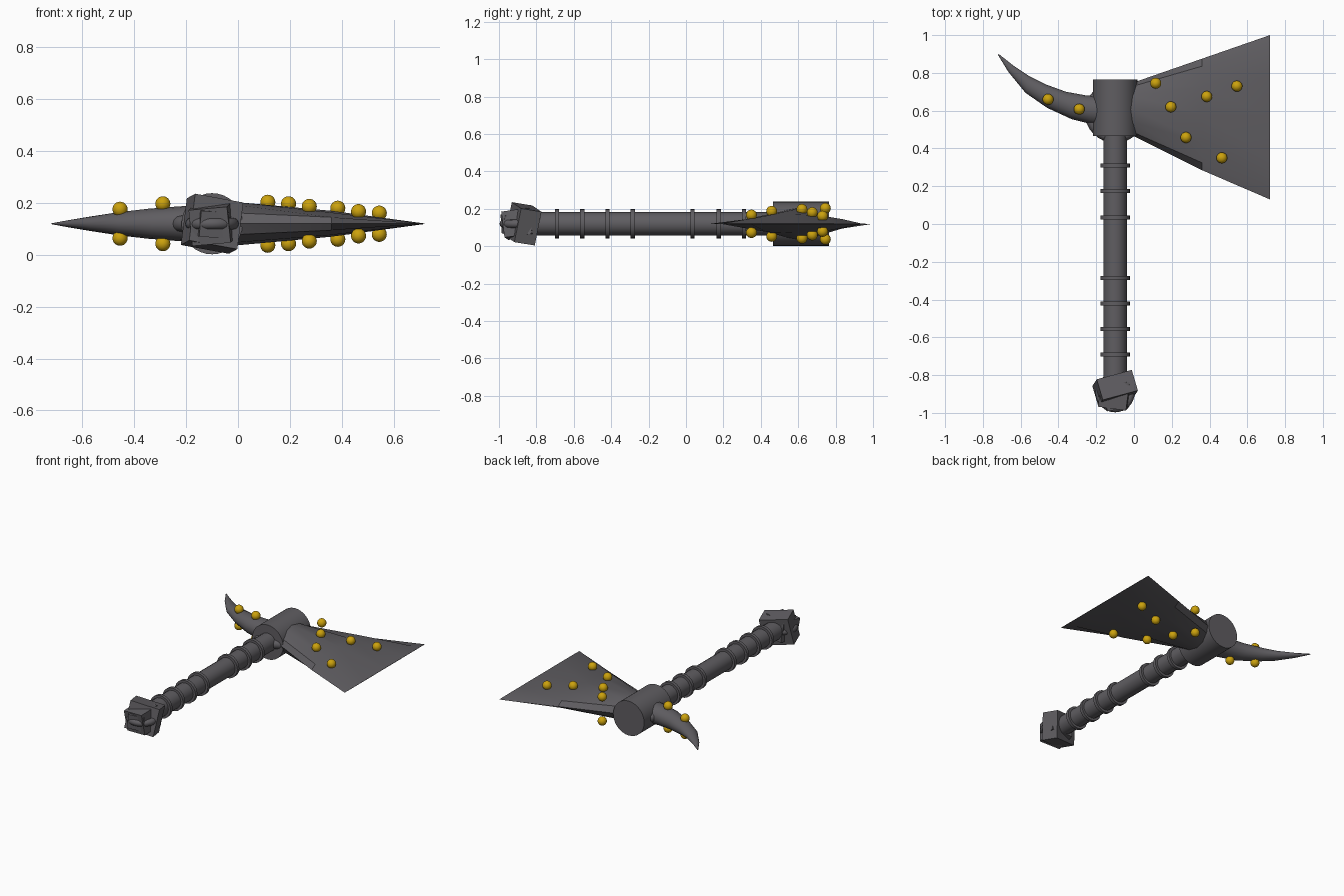
import bpy, bmesh, math
from mathutils import Vector

if "Cube" in bpy.data.objects:
    bpy.data.objects.remove(bpy.data.objects["Cube"])

CZ = 0.12    # height of the axe's mid plane
AX = -0.10   # x of the handle axis


def material(name, rgb):
    m = bpy.data.materials.new(name)
    m.diffuse_color = (*rgb, 1)
    m.use_nodes = True
    m.node_tree.nodes["Principled BSDF"].inputs["Base Color"].default_value = m.diffuse_color
    return m


STEEL = material("dark steel", (0.115, 0.11, 0.12))
GOLD = material("gold", (0.60, 0.36, 0.004))


def finish(name, mat, angle=None):
    ob = bpy.context.object
    ob.name = name
    ob.data.materials.append(mat)
    if angle:
        bpy.ops.object.shade_smooth_by_angle(angle=math.radians(angle))
    return ob


def rod(name, r, y0, y1, sides=24):
    bpy.ops.mesh.primitive_cylinder_add(vertices=sides, radius=r, depth=y1 - y0,
                                        location=(AX, (y0 + y1) / 2, CZ),
                                        rotation=(math.pi / 2, 0, 0))
    return finish(name, STEEL, 40)


def box(name, size, loc, rot):
    bpy.ops.mesh.primitive_cube_add(size=1, location=loc,
                                    rotation=[math.radians(a) for a in rot])
    bpy.context.object.scale = size
    return finish(name, STEEL)


def torus(name, y, major, minor):
    bpy.ops.mesh.primitive_torus_add(major_segments=32, minor_segments=12,
                                     major_radius=major, minor_radius=minor,
                                     location=(AX, y, CZ))
    return finish(name, STEEL, 60)


def loft(name, stations, sides, angle):
    """Skin oval sections; each is (centre, half-width vector, half-thickness)."""
    bm = bmesh.new()
    rings = []
    for c, w, t in stations:
        ring = []
        for i in range(sides):
            a = 2 * math.pi * i / sides
            p = Vector(c) + Vector(w) * math.cos(a)
            ring.append(bm.verts.new((p.x, p.y, CZ + t * math.sin(a))))
        rings.append(ring)
    for a, b in zip(rings, rings[1:]):
        for i in range(sides):
            j = (i + 1) % sides
            bm.faces.new((a[i], a[j], b[j], b[i]))
    bm.faces.new(rings[0])
    bm.faces.new(rings[-1])
    bmesh.ops.recalc_face_normals(bm, faces=bm.faces)
    me = bpy.data.meshes.new(name)
    bm.to_mesh(me)
    bm.free()
    ob = bpy.data.objects.new(name, me)
    bpy.context.collection.objects.link(ob)
    bpy.ops.object.select_all(action='DESELECT')
    ob.select_set(True)
    bpy.context.view_layer.objects.active = ob
    return finish(name, STEEL, angle)


def span(x0, y0, x1, y1, t):
    """Section stretched between two outline points."""
    return (((x0 + x1) / 2, (y0 + y1) / 2), ((x1 - x0) / 2, (y1 - y0) / 2), t)


# Handle with its raised bands
rod("handle", 0.062, -0.85, 0.50, 16)
for y in (0.31, 0.175, 0.035, -0.285, -0.42, -0.555, -0.69):
    rod("handle_band", 0.078, y - 0.011, y + 0.011)

# Head socket and the ring through it
rod("head_socket", 0.118, 0.465, 0.765, 32)
torus("head_ring", 0.59, 0.13, 0.031)

# Flaring blade, thinning to the cutting edge
loft("blade", [span(-0.06, 0.48, -0.06, 0.73, 0.088),
               span(0.0, 0.465, 0.0, 0.75, 0.083),
               span(0.36, 0.285, 0.36, 0.875, 0.05),
               span(0.72, 0.13, 0.72, 1.0, 0.001)], 12, 25)

# Curved back spike
loft("back_spike", [span(-0.14, 0.51, -0.16, 0.68, 0.072),
                    span(-0.23, 0.53, -0.25, 0.68, 0.066),
                    span(-0.33, 0.555, -0.36, 0.70, 0.058),
                    span(-0.46, 0.615, -0.47, 0.74, 0.044),
                    span(-0.575, 0.695, -0.55, 0.78, 0.029),
                    span(-0.665, 0.805, -0.64, 0.84, 0.014),
                    span(-0.72, 0.895, -0.716, 0.90, 0.002)], 16, 50)

# Pommel: tilted blocks and a ring
box("pommel_block", (0.195, 0.115, 0.185), (AX, -0.87, CZ), (-9, 10, 15))
box("pommel_core", (0.15, 0.15, 0.14), (AX, -0.895, CZ), (8, -5, -8))
box("pommel_tip", (0.11, 0.10, 0.10), (AX, -0.93, CZ), (4, 4, 10))
torus("pommel_ring", -0.893, 0.082, 0.022)

# Gold studs on both faces: x, y, height above the mid plane
STUDS = [(-0.455, 0.66, 0.056), (-0.29, 0.608, 0.077), (0.115, 0.745, 0.083),
         (0.195, 0.62, 0.077), (0.275, 0.458, 0.067), (0.385, 0.675, 0.06),
         (0.465, 0.35, 0.047), (0.545, 0.73, 0.041)]
for x, y, h in STUDS:
    for s in (1, -1):
        bpy.ops.mesh.primitive_uv_sphere_add(segments=20, ring_count=12, radius=0.029,
                                             location=(x, y, CZ + s * h))
        finish("stud", GOLD, 60)
